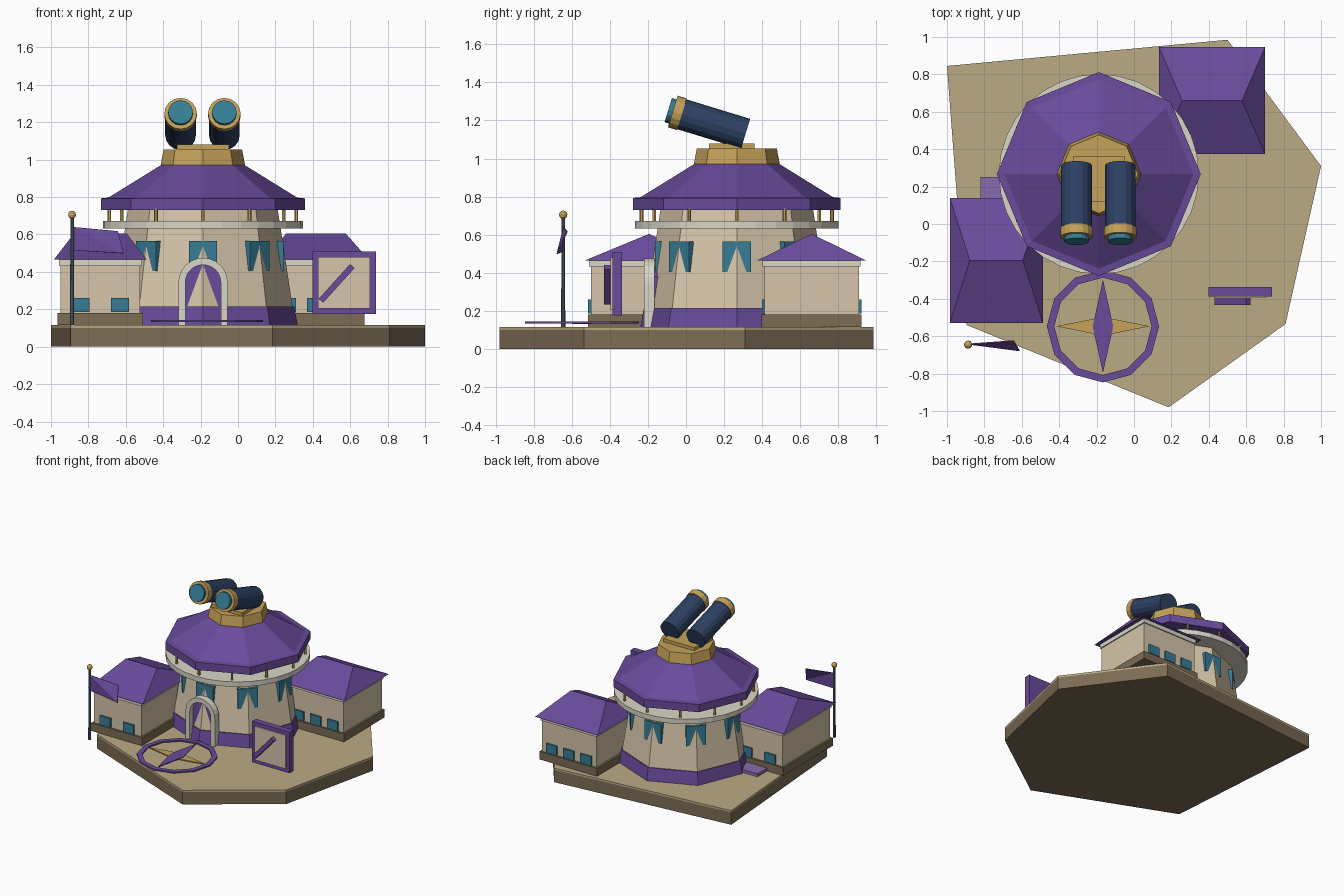
import bpy, bmesh
from math import sin, cos, pi, radians
from mathutils import Matrix, Vector

if "Cube" in bpy.data.objects:
    bpy.data.objects.remove(bpy.data.objects["Cube"])


def material(name, r, g, b):
    m = bpy.data.materials.new(name)
    m.diffuse_color = (r, g, b, 1)
    m.use_nodes = True
    m.node_tree.nodes["Principled BSDF"].inputs["Base Color"].default_value = m.diffuse_color
    return m


PURPLE = material("purple", .14, .07, .33)
LILAC = material("lilac", .24, .15, .42)
CREAM = material("cream", .67, .56, .40)
WHITE = material("white", .70, .67, .57)
GOLD = material("gold", .56, .36, .10)
NAVY = material("navy", .026, .054, .127)
TEAL = material("teal", .038, .205, .305)
SAND = material("sand", .50, .41, .235)
BROWN = material("brown", .20, .15, .09)
SLATE = material("slate", .10, .14, .19)


def finish(name, bm, mat, matrix=Matrix(), smooth=False):
    bmesh.ops.recalc_face_normals(bm, faces=bm.faces)
    me = bpy.data.meshes.new(name)
    for f in bm.faces:
        f.smooth = smooth
    bm.to_mesh(me)
    bm.free()
    me.materials.append(mat)
    ob = bpy.data.objects.new(name, me)
    ob.matrix_world = matrix
    bpy.context.collection.objects.link(ob)
    return ob


def box(name, lo, hi, mat, matrix=Matrix()):
    bm = bmesh.new()
    bmesh.ops.create_cube(bm, size=1)
    for v in bm.verts:
        v.co = Vector([(lo[i] + hi[i]) / 2 + v.co[i] * (hi[i] - lo[i]) for i in range(3)])
    return finish(name, bm, mat, matrix)


def lathe(name, sides, profile, mat, matrix=Matrix(), smooth=False, closed=False):
    """Turn (radius, height) points about z; caps unless the profile is closed."""
    bm = bmesh.new()
    rings = [[bm.verts.new((r * cos(2 * pi * i / sides), r * sin(2 * pi * i / sides), z))
              for i in range(sides)] for r, z in profile]
    pairs = list(zip(rings, rings[1:]))
    if closed:
        pairs.append((rings[-1], rings[0]))
    for a, b in pairs:
        for i in range(sides):
            j = (i + 1) % sides
            bm.faces.new((a[i], a[j], b[j], b[i]))
    if not closed:
        bm.faces.new(rings[0])
        bm.faces.new(rings[-1])
    return finish(name, bm, mat, matrix, smooth)


def prism(name, pts, offset, mat, matrix=Matrix()):
    bm = bmesh.new()
    f = bm.faces.new([bm.verts.new(p) for p in pts])
    new = bmesh.ops.extrude_face_region(bm, geom=[f])["geom"]
    bmesh.ops.translate(bm, verts=[v for v in new if isinstance(v, bmesh.types.BMVert)],
                        vec=offset)
    return finish(name, bm, mat, matrix)


# Ground slab
G = .115
outline = [(-1, .845), (.5, .985), (1, .31), (.81, -.535), (.185, -.98), (-.895, -.54)]
prism("ground_slab", [(x, y, 0) for x, y in outline], (0, 0, .1), BROWN)
prism("ground_top", [(x, y, .1) for x, y in outline], (0, 0, G - .1), SAND)

# Octagonal tower, with ridges facing the axes
C = Matrix.Translation((-.188, .267, 0))
lathe("tower_wall", 8, [(.495, G), (.398, .75)], CREAM, C, smooth=False)
lathe("tower_plinth", 8, [(.507, G), (.488, .215)], PURPLE, C)
for i in range(8):
    turn = C @ Matrix.Rotation(i * pi / 4, 4, 'Z')
    box(f"tower_window_{i}", (-.075, -.43, .405), (.075, -.36, .565), TEAL, turn)

# Balcony with posts
lathe("balcony", 32, [(.535, .632), (.535, .672)], WHITE, C)
for i in range(12):
    p = C @ Matrix.Rotation(i * pi / 6, 4, 'Z') @ Matrix.Translation((.5, 0, 0))
    lathe(f"balcony_post_{i}", 6, [(.01, .67), (.01, .74)], GOLD, p)

# Roof and telescope mount
lathe("tower_roof", 8, [(.545, .73), (.545, .793), (.505, .797), (.222, .972)], PURPLE, C)
lathe("mount_base", 8, [(.225, .965), (.225, .975), (.21, 1.053)], GOLD, C)
box("mount_block", (-.327, .12, 1.05), (-.048, .36, 1.08), GOLD)

# Twin telescopes
for side in (-1, 1):
    t = Matrix.Translation((-.19 + side * .117, .313, 1.13)) @ Matrix.Rotation(radians(73), 4, 'X')
    lathe(f"telescope_barrel_{side}", 16, [(.082, 0), (.082, .36)], NAVY, t, smooth=False)
    lathe(f"telescope_ring_{side}", 16,
          [(.087, .35), (.087, .40), (.066, .40), (.066, .35)], GOLD, t, closed=True)
    lathe(f"telescope_lens_{side}", 16, [(.066, .35), (.066, .425)], TEAL, t)

# Arched doorway
box("door", (-.285, -.178, G), (-.09, -.1, .38), PURPLE)
arc = [pi * i / 12 for i in range(13)]
outer = [(.132, G)] + [(.132 * cos(a), .343 + .132 * sin(a)) for a in arc] + [(-.132, G)]
inner = [(.095, G)] + [(.095 * cos(a), .343 + .095 * sin(a)) for a in arc] + [(-.095, G)]
prism("door_arch", [(x - .187, -.22, z) for x, z in outer + inner[::-1]], (0, .055, 0), WHITE)
head = [(.097 * cos(a) - .187, -.178, .343 + .097 * sin(a)) for a in arc]
prism("door_head", head, (0, .06, 0), PURPLE)


# Side houses: plinth, walls, trim, hipped roof and windows front and back
def house(name, cx, cy, wx, wy, rx, ry, ridge, windows):
    m = Matrix.Translation((cx, cy, 0))

    def block(part, grow, z0, z1, mat):
        box(f"{name}_{part}", (-wx - grow, -wy - grow, z0), (wx + grow, wy + grow, z1), mat, m)
    block("plinth", .015, G, .18, BROWN)
    block("walls", 0, .18, .44, CREAM)
    block("trim", .009, .432, .467, WHITE)
    bm = bmesh.new()
    low = [bm.verts.new((sx * rx, sy * ry, .465)) for sx, sy in ((-1, -1), (1, -1), (1, 1), (-1, 1))]
    a, b = bm.verts.new((-ridge, 0, .604)), bm.verts.new((ridge, 0, .604))
    for f in ((low[0], low[1], b, a), (low[1], low[2], b), (low[2], low[3], a, b),
              (low[3], low[0], a), low):
        bm.faces.new(f)
    finish(f"{name}_roof", bm, PURPLE, m)
    for i, x in enumerate(windows):
        for s in (-1, 1):
            y = sorted((s * (wy - .01), s * (wy + .014)))
            box(f"{name}_window_{i}_{s}", (x - .048, y[0], .185), (x + .048, y[1], .26), TEAL, m)


house("left_house", -.736, -.195, .213, .305, .249, .335, .142, (-.105, .105))
house("right_house", .417, .66, .245, .248, .283, .285, .16, (-.155, 0, .155))

# Side step between tower and left house
box("side_step", (-.82, .08, G), (-.62, .25, .14), LILAC)

# Flagpole and waving flag
P = Matrix.Translation((-.887, -.645, 0))
lathe("flagpole", 8, [(.011, G), (.009, .70)], SLATE, P)
bm = bmesh.new()
bmesh.ops.create_uvsphere(bm, u_segments=10, v_segments=6, radius=.022)
finish("flagpole_knob", bm, GOLD, P @ Matrix.Translation((0, 0, .705)))
flag = [(.005, 0, .64), (.245, .018, .618), (.275, -.035, .50), (.005, 0, .515)]
bm = bmesh.new()
fv = [bm.verts.new(p) for p in flag]
bm.faces.new((fv[0], fv[1], fv[2]))
bm.faces.new((fv[0], fv[2], fv[3]))
ob = finish("flag", bm, PURPLE, P)
ob.modifiers.new("thickness", 'SOLIDIFY').thickness = .006

# Compass on the ground
K = Matrix.Translation((-.166, -.547, 0))
lathe("compass_ring", 12, [(.30, .133), (.30, .143), (.26, .143), (.26, .133)], PURPLE, K, closed=True)
for name, lx, ly, z, mat in (("east_west", .25, .05, .132, GOLD), ("north_south", .055, .25, .136, PURPLE)):
    prism(f"compass_{name}", [(lx, 0, z), (0, ly, z), (-lx, 0, z), (0, -ly, z)], (0, 0, .007), mat, K)

# Framed sign with a diagonal bar
S = Matrix.Translation((.567, 0, .342))
box("sign_board", (-.17, -.387, -.167), (.17, -.337, .167), PURPLE, S)
box("sign_panel", (-.14, -.396, -.137), (.14, -.38, .137), CREAM, S)
bar = Matrix.Translation((.527, -.412, .338)) @ Matrix.Rotation(radians(-48), 4, 'Y')
box("sign_bar", (-.125, -.02, -.016), (.125, .017, .016), PURPLE, bar)
